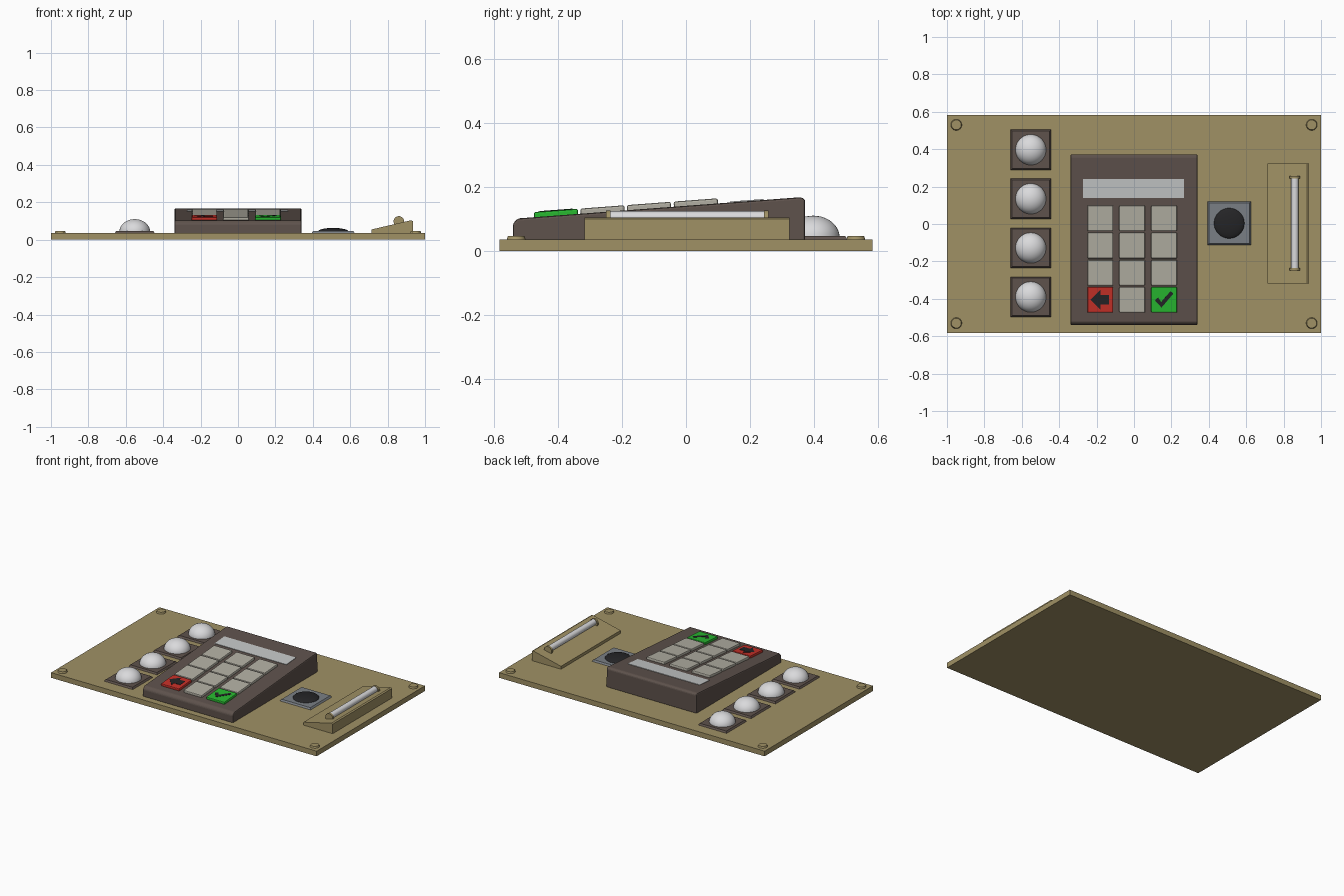
import bpy, bmesh, math
from mathutils import Matrix, Vector

if "Cube" in bpy.data.objects:
    bpy.data.objects.remove(bpy.data.objects["Cube"])


def material(name, r, g, b):
    m = bpy.data.materials.new(name)
    lin = [(c / 255 / 12.92) if c < 10 else ((c / 255 + 0.055) / 1.055) ** 2.4 for c in (r, g, b)]
    m.diffuse_color = (*lin, 1)
    m.use_nodes = True
    m.node_tree.nodes["Principled BSDF"].inputs["Base Color"].default_value = m.diffuse_color
    return m


TAN = material("tan", 160, 145, 101)
BROWN = material("dark brown", 94, 82, 76)
KEY = material("key grey", 178, 175, 163)
SCREEN = material("screen grey", 196, 198, 198)
WHITE = material("light grey", 218, 218, 220)
RED = material("red", 197, 48, 40)
GREEN = material("green", 40, 184, 48)
STEEL = material("steel grey", 122, 127, 133)
BLACK = material("black", 36, 36, 38)

BASE = 0.035                      # top of the mounting plate
SLOPE = math.atan(0.075)          # tilt of the keypad


def top(y):
    return 0.101 + 0.075 * (y + 0.53)


def finish(name, bm, mat, bevel=0, matrix=None, segments=2, smooth=False):
    if matrix is not None:
        bm.transform(matrix)
    bmesh.ops.recalc_face_normals(bm, faces=bm.faces)
    me = bpy.data.meshes.new(name)
    bm.to_mesh(me)
    bm.free()
    me.materials.append(mat)
    ob = bpy.data.objects.new(name, me)
    bpy.context.collection.objects.link(ob)
    if bevel:
        mod = ob.modifiers.new("bevel", 'BEVEL')
        mod.width, mod.segments = bevel, segments
        mod.limit_method, mod.angle_limit = 'ANGLE', math.radians(35)
    if smooth:
        bpy.context.view_layer.objects.active = ob
        ob.select_set(True)
        bpy.ops.object.shade_smooth_by_angle(angle=math.radians(35))
        ob.select_set(False)
    return ob


def prism(name, pts, depth, mat, **kw):
    """Extrude a list of 3D points along the depth vector."""
    bm = bmesh.new()
    f = bm.faces.new([bm.verts.new(p) for p in pts])
    ext = bmesh.ops.extrude_face_region(bm, geom=[f])
    bmesh.ops.translate(bm, vec=Vector(depth),
                        verts=[v for v in ext["geom"] if isinstance(v, bmesh.types.BMVert)])
    return finish(name, bm, mat, **kw)


def box(name, size, mat, matrix, **kw):
    bm = bmesh.new()
    bmesh.ops.create_cube(bm, size=1, matrix=Matrix.Diagonal((*size, 1)))
    return finish(name, bm, mat, matrix=matrix, **kw)


def cone(name, r1, r2, h, mat, matrix, seg=32, **kw):
    bm = bmesh.new()
    bmesh.ops.create_cone(bm, cap_ends=True, segments=seg, radius1=r1, radius2=r2, depth=h)
    return finish(name, bm, mat, matrix=matrix, **kw)


def dome(name, x, y, z, r, h, mat):
    bm = bmesh.new()
    bmesh.ops.create_uvsphere(bm, u_segments=40, v_segments=20, radius=1)
    bmesh.ops.bisect_plane(bm, geom=bm.verts[:] + bm.edges[:] + bm.faces[:],
                           plane_co=(0, 0, 0), plane_no=(0, 0, -1), clear_outer=True)
    m = Matrix.Translation((x, y, z)) @ Matrix.Diagonal((r, r, h, 1))
    return finish(name, bm, mat, matrix=m, smooth=True)


def square_base(name, x, y, w, mat):
    # four-sided frustum with sloping rim
    m = Matrix.Translation((x, y, BASE + 0.005)) @ Matrix.Rotation(math.pi / 4, 4, 'Z')
    k = math.sqrt(0.5)
    cone(name, w * k, (w - 0.016) * k, 0.012, mat, m, seg=4)


def on_slope(x, y, lift):
    return Matrix.Translation((x, y, top(y) + lift)) @ Matrix.Rotation(SLOPE, 4, 'X')


# mounting plate and corner screws
box("mounting_plate", (2, 1.165, BASE), TAN, Matrix.Translation((0, 0, BASE / 2)))
for sx in (-1, 1):
    for sy in (-1, 1):
        cone("corner_screw", 0.03, 0.026, 0.012, TAN,
             Matrix.Translation((sx * 0.95, sy * 0.53, BASE + 0.005)), smooth=True)

# indicator lamps
for y in (0.397, 0.135, -0.128, -0.39):
    square_base("lamp_base", -0.552, y, 0.216, BROWN)
    dome("lamp_dome", -0.552, y, 0.043, 0.082, 0.067, WHITE)

# sloped keypad housing
profile = [(-0.54, 0.03), (-0.54, 0.085), (-0.525, top(-0.525)), (0.36, top(0.36)),
           (0.372, 0.16), (0.372, 0.03)]
prism("keypad_housing", [(-0.34, y, z) for y, z in profile], (0.68, 0, 0), BROWN, bevel=0.009)

# display window
box("display", (0.54, 0.104, 0.006), SCREEN, on_slope(-0.002, 0.19, 0))

# keys
for row, y in enumerate((0.031, -0.115, -0.26, -0.405)):
    for col, x in enumerate((-0.18, -0.01, 0.161)):
        mat = KEY
        if row == 3 and col != 1:
            mat = RED if col == 0 else GREEN
        box("key", (0.138, 0.138, 0.03), mat, on_slope(x, y, 0.001), bevel=0.006)

# symbols on the cancel and confirm keys
arrow = [(-0.052, 0), (0, 0.052), (0, 0.026), (0.046, 0.026), (0.046, -0.026),
         (0, -0.026), (0, -0.052)]
check = [(-0.05, -0.002), (-0.032, 0.012), (-0.016, -0.012), (0.034, 0.046), (0.05, 0.034),
         (-0.014, -0.042)]
for name, pts, x in (("arrow_symbol", arrow, -0.18), ("check_symbol", check, 0.161)):
    prism(name, [(px, py, 0) for px, py in pts], (0, 0, 0.003), BLACK,
          matrix=on_slope(x, -0.405, 0.0148))

# sensor button
square_base("sensor_base", 0.509, 0.004, 0.232, STEEL)
dome("sensor_lens", 0.509, 0.004, 0.043, 0.082, 0.02, BLACK)

# wedge-shaped reader with a bar between two end caps
wedge = [(0.715, 0.03), (0.715, 0.055), (0.925, 0.104), (0.935, 0.1), (0.935, 0.03)]
prism("reader_wedge", [(x, -0.317, z) for x, z in wedge], (0, 0.64, 0), TAN)
along_y = Matrix.Rotation(math.pi / 2, 4, 'X')
cone("reader_bar", 0.02, 0.02, 0.48, WHITE,
     Matrix.Translation((0.86, 0.004, 0.104)) @ along_y, smooth=True)
for y in (-0.242, 0.25):
    cone("bar_end_cap", 0.028, 0.028, 0.014, TAN,
         Matrix.Translation((0.86, y, 0.098)) @ along_y, smooth=True)
